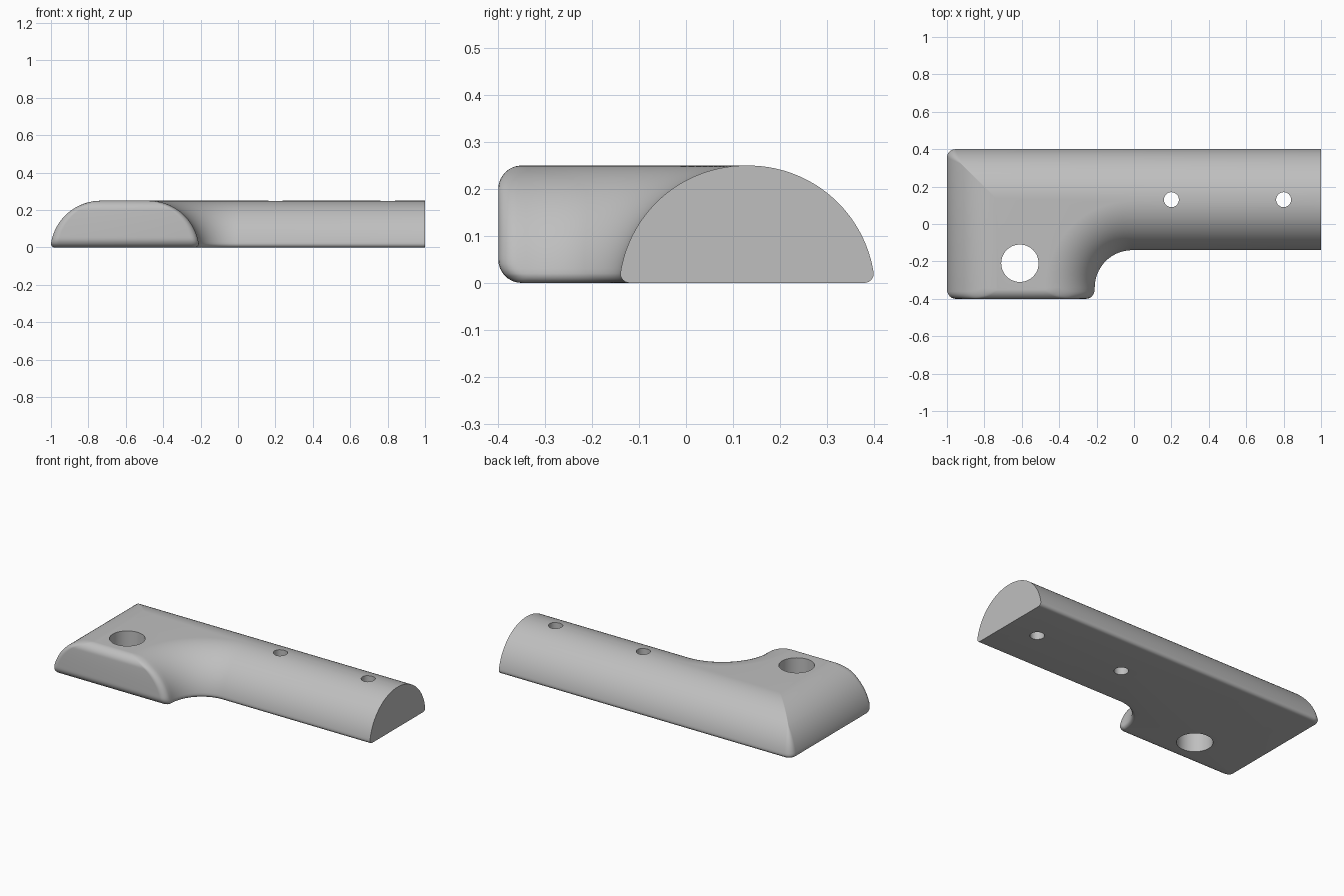
import bpy, bmesh, math

if "Cube" in bpy.data.objects:
    bpy.data.objects.remove(bpy.data.objects["Cube"])

grey = bpy.data.materials.new("plain grey")
grey.diffuse_color = (0.52, 0.52, 0.52, 1)
grey.use_nodes = True
grey.node_tree.nodes["Principled BSDF"].inputs["Base Color"].default_value = grey.diffuse_color


def arc(cx, cy, r, a0, a1, n):
    """Points on an arc, angles in degrees."""
    pts = []
    for i in range(n + 1):
        a = math.radians(a0 + (a1 - a0) * i / n)
        pts.append((cx + r * math.cos(a), cy + r * math.sin(a)))
    return pts


def front_inset(z, r=0.05, top=0.25):
    """Rounding of the front end along its top and bottom edges."""
    k = max(r - z, z - (top - r), 0)
    return r - math.sqrt(max(r * r - k * k, 0))


def outline(d, z):
    """L-shaped outline, moved inward by d, with rounded corners."""
    back, left, right = 0.4 - d, -1 + d, -0.21 - d
    front = -0.4 + front_inset(z)
    rb = max(0.045 * (1 - d / 0.08), 0.004)
    rf = max(min(0.04, -0.342 - front), 0.004)
    pts = [(1, back)]
    pts += arc(left + rb, back - rb, rb, 90, 180, 6)
    pts += arc(left + rf, front + rf, rf, 180, 270, 6)
    pts += arc(right - rf, front + rf, rf, 270, 360, 6)
    pts += arc(-0.01, -0.34, 0.2 + d, 180, 90, 24)
    pts.append((1, -0.14 + d))
    return pts


# Side profile as (inset, height): small bottom fillet, then a quarter round
profile = []
for i in range(6):
    a = math.radians(90 * i / 6)
    profile.append((0.02 * (1 - math.sin(a)), 0.02 * (1 - math.cos(a))))
R, t0, t1 = 0.27, 0.149, 1.553
for i in range(37):
    t = t0 + (t1 - t0) * i / 36
    profile.append((R - R * math.cos(t) - 0.003, -0.02 + R * math.sin(t)))

# Body lofted through the stacked outlines
bm = bmesh.new()
rings = [[bm.verts.new((x, y, z)) for x, y in outline(d, z)] for d, z in profile]
n = len(rings[0])
for a, b in zip(rings, rings[1:]):
    for i in range(n):
        j = (i + 1) % n
        bm.faces.new((a[i], a[j], b[j], b[i]))
bm.faces.new(rings[0])
bm.faces.new(rings[-1])
bmesh.ops.recalc_face_normals(bm, faces=bm.faces)
mesh = bpy.data.meshes.new("bracket_body")
bm.to_mesh(mesh)
bm.free()
mesh.materials.append(grey)
body = bpy.data.objects.new("bracket_body", mesh)
bpy.context.collection.objects.link(body)

# Through holes: one large in the foot, two small along the arm
cutters = []
for x, y, r in ((-0.61, -0.21, 0.1), (0.2, 0.13, 0.04), (0.8, 0.13, 0.04)):
    bpy.ops.mesh.primitive_cylinder_add(vertices=48, radius=r, depth=1, location=(x, y, 0.1))
    cutter = bpy.context.object
    cutter.name = "hole_cutter"
    cutter.hide_render = True
    cutter.data.materials.append(grey)
    cutters.append(cutter)
    mod = body.modifiers.new("hole", 'BOOLEAN')
    mod.operation = 'DIFFERENCE'
    mod.solver = 'EXACT'
    mod.object = cutter

bpy.ops.object.select_all(action='DESELECT')
body.select_set(True)
bpy.context.view_layer.objects.active = body
for mod in list(body.modifiers):
    bpy.ops.object.modifier_apply(modifier=mod.name)
for cutter in cutters:
    bpy.data.objects.remove(cutter)
bpy.ops.object.shade_smooth_by_angle(angle=math.radians(30))
